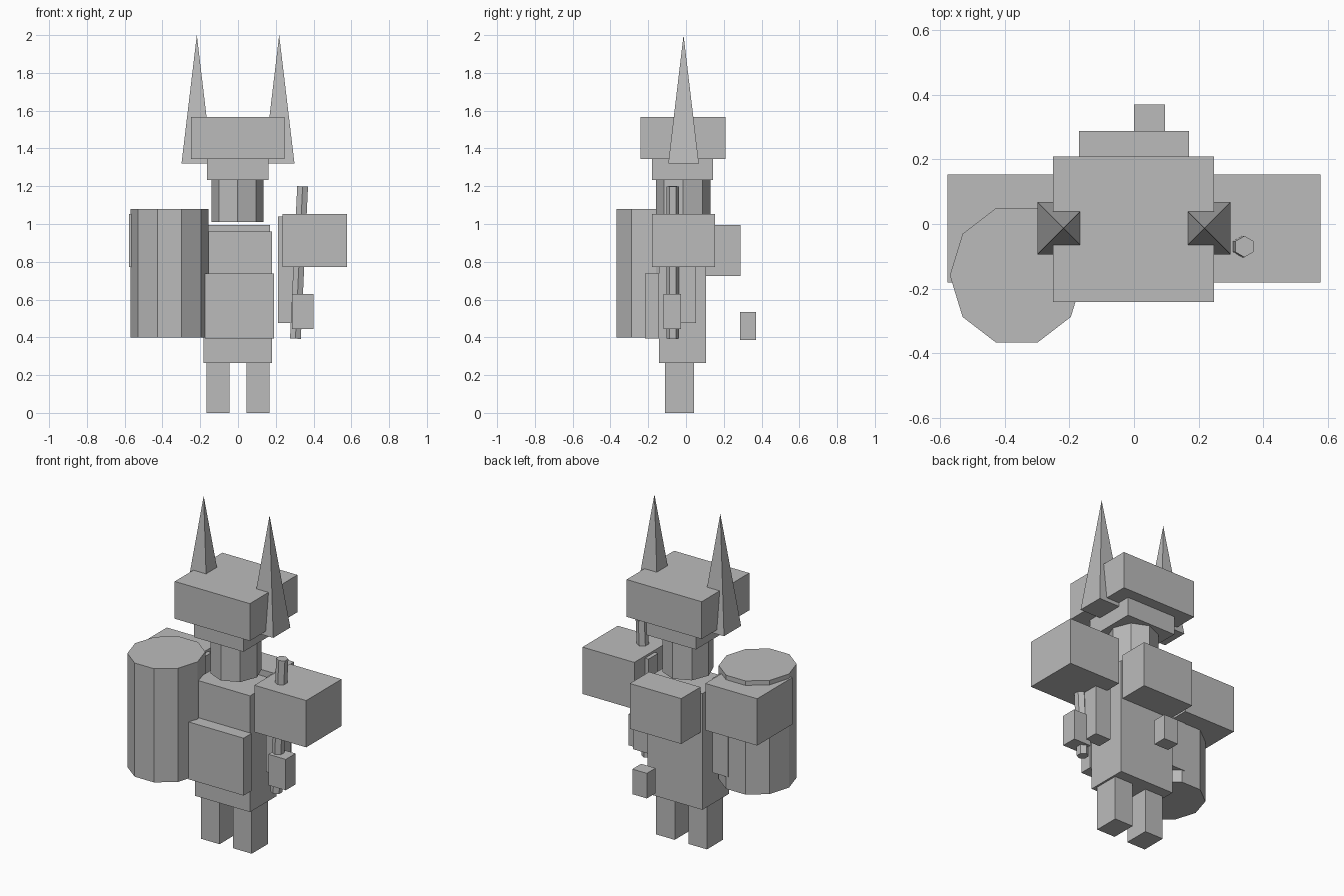
import bpy, math
from mathutils import Vector

if "Cube" in bpy.data.objects:
    bpy.data.objects.remove(bpy.data.objects["Cube"])

grey = bpy.data.materials.new("plain grey")
grey.diffuse_color = (0.5, 0.5, 0.5, 1)
grey.use_nodes = True
grey.node_tree.nodes["Principled BSDF"].inputs["Base Color"].default_value = grey.diffuse_color


def finish(name):
    ob = bpy.context.object
    ob.name = name
    ob.data.materials.clear()
    ob.data.materials.append(grey)
    return ob


def box(name, x, y, z):
    """Box from (min, max) ranges on each axis."""
    bpy.ops.mesh.primitive_cube_add(
        size=1, location=[(a + b) / 2 for a, b in (x, y, z)])
    ob = finish(name)
    ob.scale = [b - a for a, b in (x, y, z)]
    return ob


def prism(name, sides, start, end, rx, ry, turn=0.0):
    """Straight prism with its axis running from start to end."""
    a, b = Vector(start), Vector(end)
    bpy.ops.mesh.primitive_cylinder_add(
        vertices=sides, radius=1, depth=1, location=(a + b) / 2)
    ob = finish(name)
    for v in ob.data.vertices:
        px, py = v.co.x, v.co.y
        v.co.x = (px * math.cos(turn) - py * math.sin(turn)) * rx
        v.co.y = (px * math.sin(turn) + py * math.cos(turn)) * ry
    ob.scale.z = (b - a).length
    d = b - a
    ob.rotation_euler = (0, math.atan2(d.x, d.z), 0)
    return ob


# Body, with front plate and backpack
box("torso", (-0.183, 0.18), (-0.143, 0.106), (0.265, 0.96))
box("front_plate", (-0.175, 0.19), (-0.218, -0.143), (0.395, 0.738))
box("backpack", (-0.17, 0.17), (0.106, 0.288), (0.725, 0.996))
box("pouch", (0.0, 0.096), (0.287, 0.37), (0.385, 0.535))

# Head and helmet
prism("head", 8, (-0.002, -0.015, 1.01), (-0.002, -0.015, 1.232), 0.138, 0.145)
box("helmet_rim", (-0.165, 0.162), (-0.18, 0.143), (1.233, 1.345))
box("helmet", (-0.25, 0.247), (-0.241, 0.209), (1.344, 1.567))

# Mirrored pairs: legs, shoulders, forearms and horns
for side, s in (("left", -1), ("right", 1)):
    def span(a, b):
        return tuple(sorted((s * a, s * b)))
    box(side + "_leg", span(0.045, 0.168), (-0.11, 0.042), (0, 0.265))
    box(side + "_shoulder", span(0.235, 0.578), (-0.181, 0.153), (0.773, 1.053))
    box(side + "_forearm", span(0.212, 0.315), (-0.04, 0.053), (0.475, 1.04))
    bpy.ops.mesh.primitive_cone_add(
        vertices=4, radius1=0.081 * math.sqrt(2), radius2=0, depth=0.68,
        location=(s * 0.218, -0.013, 1.66), rotation=(0, 0, math.pi / 4))
    finish(side + "_horn")

# Hand gripping a slightly tilted staff
box("right_hand", (0.285, 0.40), (-0.12, -0.027), (0.445, 0.63))
prism("staff", 6, (0.304, -0.07, 0.393), (0.342, -0.07, 1.199), 0.033, 0.033)

# Ten-sided barrel on the left arm, with corners on the x axis
prism("barrel", 10, (-0.363, -0.159, 0.40), (-0.363, -0.159, 1.08),
      0.207, 0.219, math.pi / 2)
